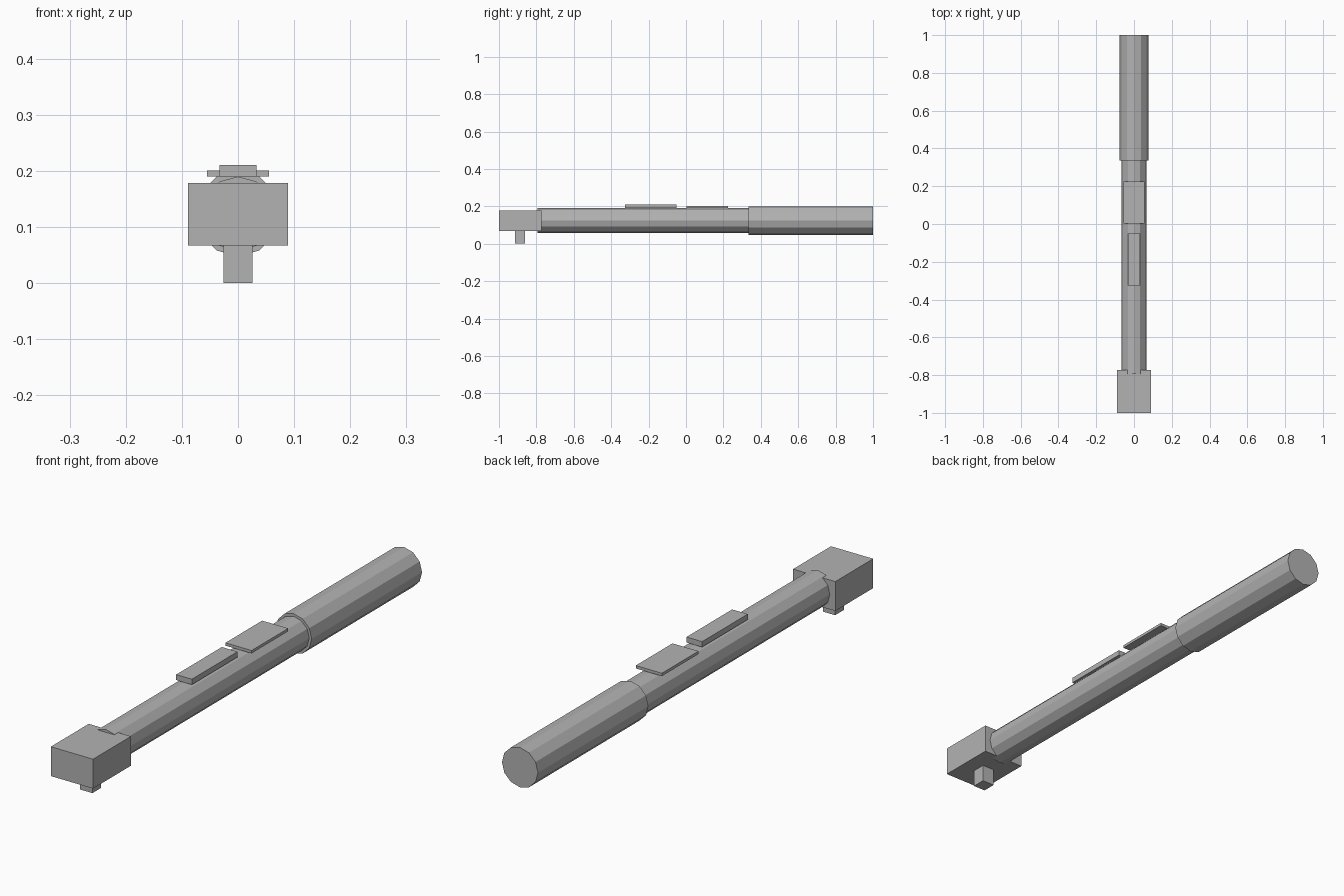
import bpy
import math
from mathutils import Matrix

cube = bpy.data.objects.get("Cube")
if cube:
    bpy.data.objects.remove(cube, do_unlink=True)

AXIS_Z = 0.124  # height of the shaft centre line

grey = bpy.data.materials.new("plain grey")
grey.use_nodes = True
grey.diffuse_color = (0.45, 0.45, 0.45, 1)
grey.node_tree.nodes["Principled BSDF"].inputs["Base Color"].default_value = grey.diffuse_color


def finish(name):
    obj = bpy.context.object
    obj.name = obj.data.name = name
    obj.data.materials.append(grey)
    return obj


def box(name, half_width, y0, y1, z0, z1):
    """Box centred on x between the given y and z limits."""
    bpy.ops.mesh.primitive_cube_add(size=1)
    obj = finish(name)
    place = Matrix.Translation((0, (y0 + y1) / 2, (z0 + z1) / 2))
    obj.data.transform(place @ Matrix.Diagonal((2 * half_width, y1 - y0, z1 - z0, 1)))
    return obj


def rod(name, radius, y0, y1):
    """Twelve-sided rod along y with a ridge on top."""
    bpy.ops.mesh.primitive_cylinder_add(vertices=12, radius=radius, depth=y1 - y0)
    obj = finish(name)
    place = Matrix.Translation((0, (y0 + y1) / 2, AXIS_Z))
    obj.data.transform(place @ Matrix.Rotation(math.radians(90), 4, 'X'))
    return obj


# Shaft and thicker grip
rod("shaft", 0.066, -0.795, 0.335)
rod("grip", 0.076, 0.335, 1.0)

# Head block with the square drive below it
box("head", 0.089, -1.0, -0.772, 0.067, 0.179)
box("square_drive", 0.026, -0.914, -0.861, 0.0, 0.067)

# Plates on top of the shaft
box("button_bar", 0.033, -0.325, -0.05, 0.19, 0.211)
box("display_plate", 0.055, 0.003, 0.224, 0.19, 0.201)
